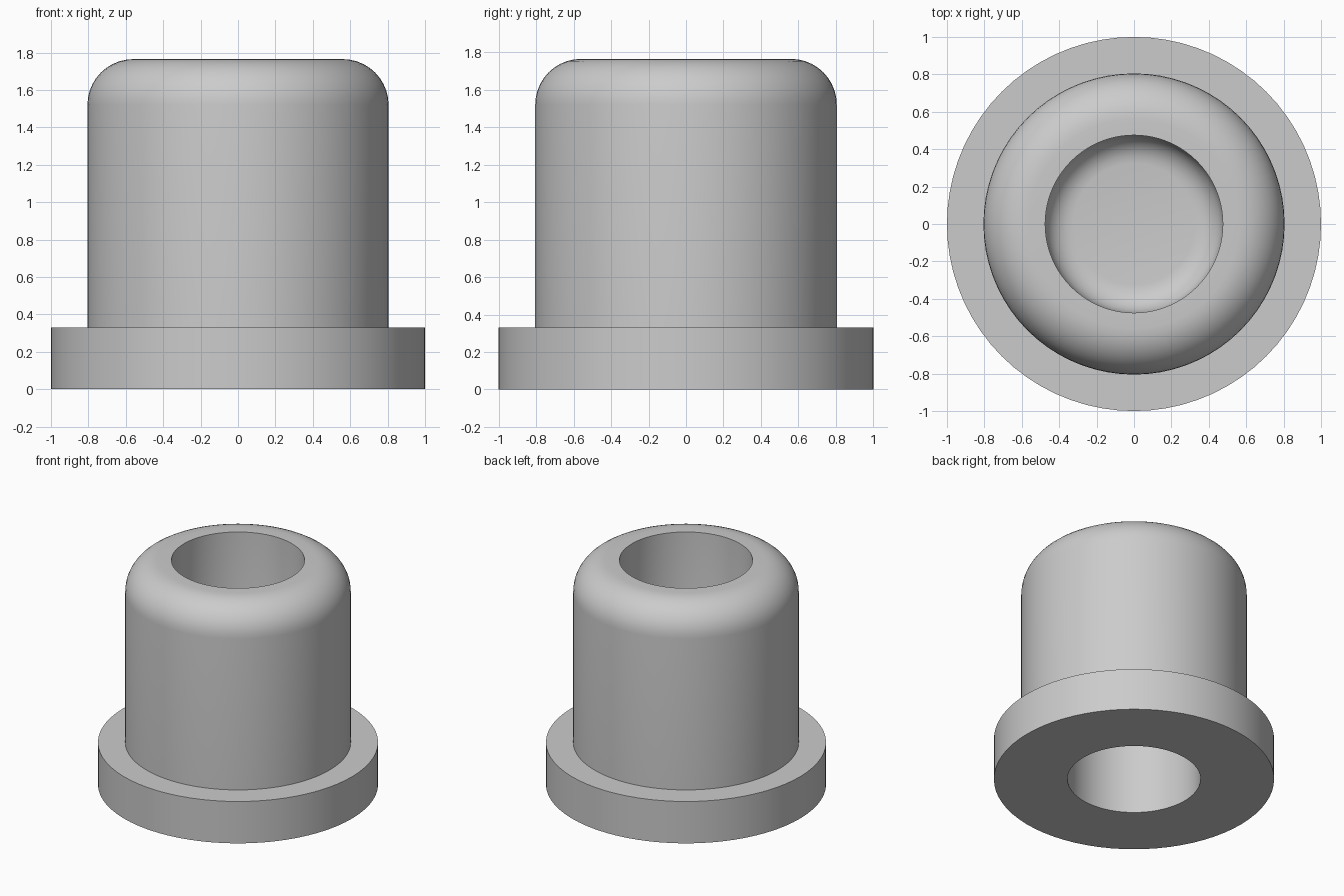
import bpy, bmesh, math
from mathutils import Vector

cube = bpy.data.objects.get("Cube")
if cube:
    bpy.data.objects.remove(cube, do_unlink=True)

grey = bpy.data.materials.new("plain_grey")
grey.use_nodes = True
colour = (0.6, 0.6, 0.6, 1)
grey.diffuse_color = colour
grey.node_tree.nodes["Principled BSDF"].inputs["Base Color"].default_value = colour


def arc(cx, cz, radius, start, end, steps):
    """Points of an arc in the radius-height plane, angles in degrees."""
    angles = [math.radians(start + (end - start) * i / steps) for i in range(steps + 1)]
    return [(cx + radius * math.cos(a), cz + radius * math.sin(a)) for a in angles]


def lathe(name, profile, sides):
    """Revolve a radius-height profile about the z axis."""
    bm = bmesh.new()
    verts = [bm.verts.new((r, 0, z)) for r, z in profile]
    edges = [bm.edges.new(pair) for pair in zip(verts, verts[1:])]
    bmesh.ops.spin(bm, geom=verts + edges, cent=(0, 0, 0), axis=(0, 0, 1),
                   angle=math.tau, steps=sides, use_duplicate=False)
    bmesh.ops.remove_doubles(bm, verts=bm.verts, dist=0.0005)
    bmesh.ops.recalc_face_normals(bm, faces=bm.faces)
    mesh = bpy.data.meshes.new(name)
    bm.to_mesh(mesh)
    bm.free()
    mesh.materials.append(grey)
    obj = bpy.data.objects.new(name, mesh)
    bpy.context.collection.objects.link(obj)
    bpy.context.view_layer.objects.active = obj
    obj.select_set(True)
    bpy.ops.object.shade_smooth_by_angle(angle=math.radians(35))
    obj.select_set(False)
    return obj


flange_r, flange_h = 1.0, 0.33
body_r, top, round_r = 0.805, 1.765, 0.245
bore_r, floor, ceiling, fillet = 0.475, 1.0, 0.75, 0.15

profile = [(0, ceiling), (bore_r, ceiling), (bore_r, 0)]              # lower socket
profile += [(flange_r, 0), (flange_r, flange_h), (body_r, flange_h)]  # flange
profile += arc(body_r - round_r, top - round_r, round_r, 0, 90, 10)   # rounded shoulder
profile += [(bore_r, top)]                                            # rim
profile += arc(bore_r - fillet, floor + fillet, fillet, 0, -90, 6)    # upper socket
profile += [(0, floor)]

lathe("flanged_bushing", profile, 72)
